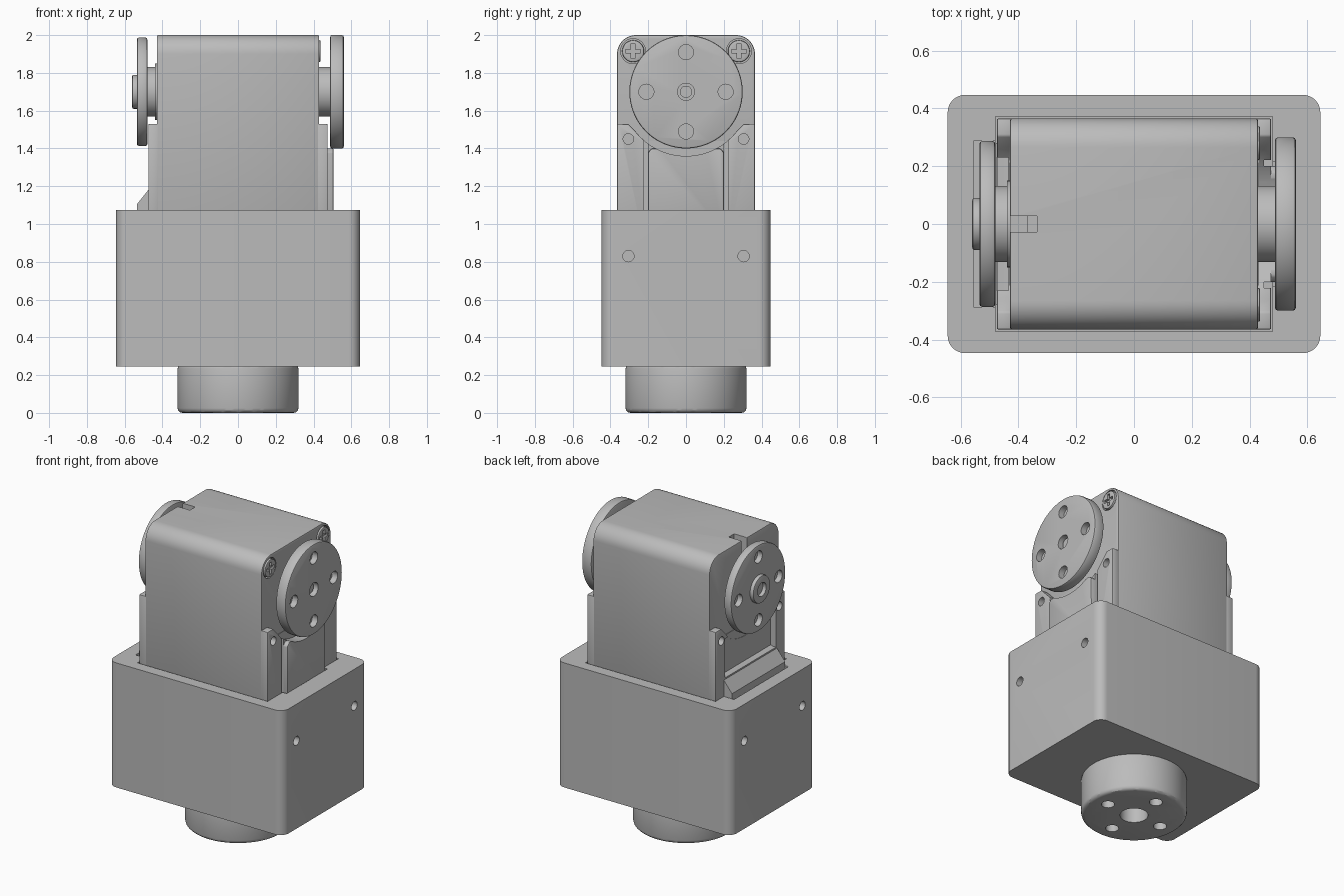
import bpy, bmesh, math
from mathutils import Vector

cube = bpy.data.objects.get("Cube")
if cube:
    bpy.data.objects.remove(cube, do_unlink=True)

grey = bpy.data.materials.new("grey plastic")
grey.use_nodes = True
COLOUR = (0.5, 0.5, 0.5, 1)
grey.diffuse_color = COLOUR
grey.node_tree.nodes["Principled BSDF"].inputs["Base Color"].default_value = COLOUR

AXLE = 1.70   # height of the output shaft


def prism(name, pts, axis, lo, hi):
    """Extrude a 2D outline along an axis: X takes (y, z), Y takes (x, z), Z takes (x, y)."""
    place = {"X": lambda a, b, t: (t, a, b),
             "Y": lambda a, b, t: (a, t, b),
             "Z": lambda a, b, t: (a, b, t)}[axis]
    bm = bmesh.new()
    bottom = [bm.verts.new(place(a, b, lo)) for a, b in pts]
    top = [bm.verts.new(place(a, b, hi)) for a, b in pts]
    bm.faces.new(bottom)
    bm.faces.new(top)
    for i in range(len(pts)):
        j = (i + 1) % len(pts)
        bm.faces.new((bottom[i], bottom[j], top[j], top[i]))
    bmesh.ops.recalc_face_normals(bm, faces=bm.faces)
    mesh = bpy.data.meshes.new(name)
    bm.to_mesh(mesh)
    bm.free()
    mesh.materials.append(grey)
    ob = bpy.data.objects.new(name, mesh)
    bpy.context.collection.objects.link(ob)
    return ob


def arc(ca, cb, r, start, end, n):
    return [(ca + r * math.cos(math.radians(start + (end - start) * i / n)),
             cb + r * math.sin(math.radians(start + (end - start) * i / n)))
            for i in range(n + 1)]


def disc(name, a, b, r, axis, lo, hi, n=64):
    return prism(name, arc(a, b, r, 0, 360, n)[:-1], axis, lo, hi)


def box(name, x, y, z):
    return prism(name, [(x[0], y[0]), (x[1], y[0]), (x[1], y[1]), (x[0], y[1])], "Z", *z)


def apply(ob, mod):
    bpy.ops.object.select_all(action="DESELECT")
    bpy.context.view_layer.objects.active = ob
    ob.select_set(True)
    bpy.ops.object.modifier_apply(modifier=mod.name)


def bevel(ob, width, segments=2):
    mod = ob.modifiers.new("soft edges", "BEVEL")
    mod.width, mod.segments = width, segments
    mod.limit_method, mod.angle_limit = "ANGLE", math.radians(40)
    apply(ob, mod)


def cut(ob, *cutters):
    for cutter in cutters:
        mod = ob.modifiers.new("cut", "BOOLEAN")
        mod.operation, mod.solver, mod.object = "DIFFERENCE", "EXACT", cutter
        apply(ob, mod)
        bpy.data.objects.remove(cutter, do_unlink=True)


def ring_holes(ob, ca, cb, dist, r, axis, lo, hi):
    cut(ob, *[disc("hole", ca + da * dist, cb + db * dist, r, axis, lo, hi, 24)
              for da, db in ((1, 0), (-1, 0), (0, 1), (0, -1))])


# Housing: rounded block with a pocket for the motor and side screw holes
corners = []
for k, (sx, sy) in enumerate(((1, 1), (-1, 1), (-1, -1), (1, -1))):
    corners += arc(sx * 0.585, sy * 0.387, 0.06, 90 * k, 90 * k + 90, 8)
housing = prism("housing", corners, "Z", 0.245, 1.075)
cut(housing,
    box("pocket", (-0.48, 0.48), (-0.373, 0.373), (0.9, 1.2)),
    box("ramp_pocket", (-0.555, -0.4), (-0.287, 0.287), (0.95, 1.2)),
    box("panel_pocket", (0.4, 0.51), (-0.215, 0.215), (0.95, 1.2)))
cut(housing, *[disc("hole", sy * 0.305, 0.83, 0.03, "X", sx * 0.6 - 0.1, sx * 0.6 + 0.1, 24)
               for sx in (-1, 1) for sy in (-1, 1)])

# Bottom output flange
flange = disc("bottom_flange", 0, 0, 0.32, "Z", 0, 0.26, 96)
bevel(flange, 0.025, 3)
cut(flange, disc("hole", 0, 0, 0.085, "Z", -0.1, 0.1, 32))
ring_holes(flange, 0, 0, 0.205, 0.04, "Z", -0.1, 0.1)

# Motor body with rounded upper edges
outline = ([(-0.365, 0.9), (0.365, 0.9)] + arc(0.265, 1.9, 0.1, 0, 90, 10)
           + arc(-0.265, 1.9, 0.1, 90, 180, 10))
body = prism("motor_body", outline, "X", -0.43, 0.43)
bevel(body, 0.008)
cut(body, *[disc("counterbore", s * 0.28, 1.915, 0.066, "X", 0.405, 0.5, 32) for s in (-1, 1)])
cut(body, box("top_notch", (-0.5, -0.37), (-0.028, 0.028), (1.86, 2.1)),
    box("notch_step", (-0.4, -0.335), (-0.028, 0.028), (1.96, 2.1)))

# Cross-head screws in the upper corners
for side, s in (("front", -1), ("back", 1)):
    screw = disc(side + "_screw", s * 0.28, 1.915, 0.058, "X", 0.39, 0.437, 32)
    bevel(screw, 0.006)
    y = s * 0.28
    cut(screw, box("slot", (0.42, 0.5), (y - 0.04, y + 0.04), (1.905, 1.925)),
        box("slot", (0.42, 0.5), (y - 0.01, y + 0.01), (1.875, 1.955)))

# End cheeks, cut away around the output discs, with screw holes
cheek_outline = [(-0.365, 0.9), (0.365, 0.9), (0.365, 1.53), (0.305, 1.53),
                 (0.22, 1.44), (-0.22, 1.44), (-0.305, 1.53), (-0.365, 1.53)]
for side, s in (("left", 1), ("right", -1)):
    cheek = prism(side + "_cheek", cheek_outline, "X", *sorted((s * 0.42, s * 0.475)))
    bevel(cheek, 0.006)
    near, far = sorted((s * 0.432, s * 0.6))
    cut(cheek, disc("clearance", 0, AXLE, 0.34, "X", near, far, 96))
    cut(cheek, *[disc("hole", t * 0.305, 1.45, 0.028, "X", near, far, 24) for t in (-1, 1)])
    if s > 0:
        # grooves either side of the raised panel
        cut(cheek, *[box("groove", (0.45, 0.6), sorted((t * 0.2, t * 0.222)), (0.8, 1.6))
                     for t in (-1, 1)])
    else:
        # wide opening above the cable ramp, with a connector slot
        cut(cheek, box("opening", (-0.6, -0.435), (-0.27, 0.27), (1.19, 1.45)))
        cut(body, box("connector", (-0.5, -0.40), (-0.16, 0.16), (1.24, 1.34)))

# Raised panel on the left end
panel = prism("raised_panel", [(-0.2, 0.96), (0.2, 0.96), (0.2, 1.38), (0.18, 1.4),
                               (-0.18, 1.4), (-0.2, 1.38)], "X", 0.43, 0.505)
bevel(panel, 0.006)
cut(panel, disc("clearance", 0, AXLE, 0.34, "X", 0.4, 0.6, 96))

# Cable ramp on the right end
ramp = prism("cable_ramp", [(-0.42, 0.96), (-0.535, 0.96), (-0.535, 1.105),
                            (-0.475, 1.18), (-0.42, 1.2)], "Y", -0.28, 0.28)

# Drive disc on the left end
disc("drive_hub", 0, AXLE, 0.132, "X", 0.42, 0.5)
drive = disc("drive_disc", 0, AXLE, 0.30, "X", 0.488, 0.56, 96)
bevel(drive, 0.01)
cut(drive, disc("hole", 0, AXLE, 0.045, "X", 0.51, 0.6, 32))
ring_holes(drive, 0, AXLE, 0.21, 0.04, "X", 0.52, 0.6)
disc("drive_screw", 0, AXLE, 0.032, "X", 0.48, 0.535, 24)

# Idler disc on the right end
disc("idler_collar", 0, AXLE, 0.15, "X", -0.44, -0.42)
disc("idler_hub", 0, AXLE, 0.132, "X", -0.49, -0.42)
idler = disc("idler_disc", 0, AXLE, 0.287, "X", -0.535, -0.48, 96)
bevel(idler, 0.01)
ring_holes(idler, 0, AXLE, 0.21, 0.04, "X", -0.6, -0.5)
cap = disc("idler_cap", 0, AXLE, 0.09, "X", -0.56, -0.52)
bevel(cap, 0.008)
cut(cap, disc("hole", 0, AXLE, 0.045, "X", -0.6, -0.535, 32))

# Smooth the round surfaces, keep the hard edges
bpy.ops.object.select_all(action="DESELECT")
for ob in bpy.context.scene.objects:
    if ob.type == "MESH":
        ob.select_set(True)
        bpy.context.view_layer.objects.active = ob
bpy.ops.object.shade_smooth_by_angle(angle=math.radians(30))
